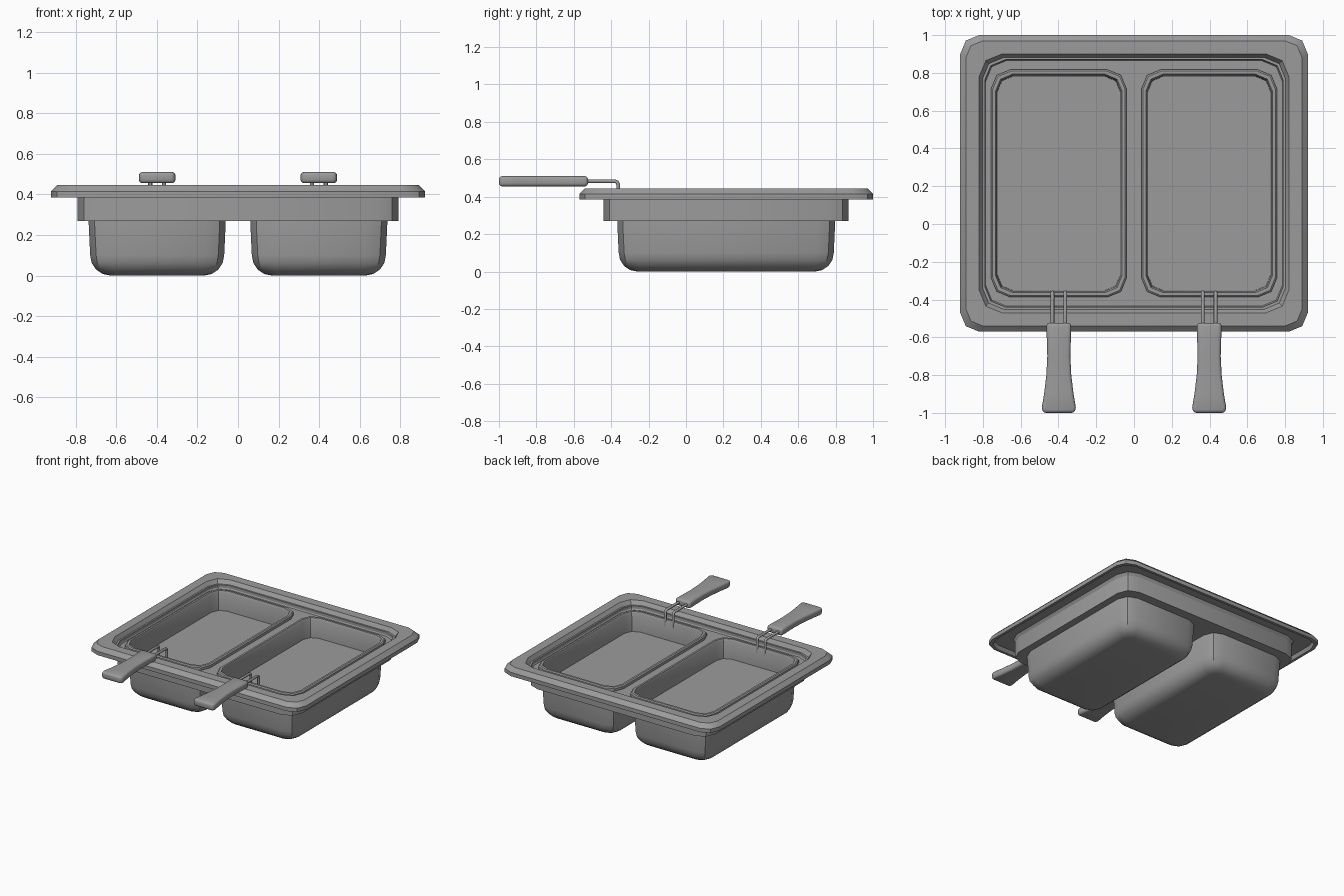
import bpy, bmesh, math
from mathutils import Vector

if "Cube" in bpy.data.objects:
    bpy.data.objects.remove(bpy.data.objects["Cube"])

steel = bpy.data.materials.new("grey_steel")
steel.use_nodes = True
GREY = (0.33, 0.33, 0.33, 1)
steel.diffuse_color = GREY
steel.node_tree.nodes["Principled BSDF"].inputs["Base Color"].default_value = GREY

CY = 0.215      # centre of the fryer body along y
PX = 0.398      # pan offset from the middle


def finish(bm, name, angle=30):
    bmesh.ops.recalc_face_normals(bm, faces=bm.faces)
    mesh = bpy.data.meshes.new(name)
    bm.to_mesh(mesh)
    bm.free()
    mesh.materials.append(steel)
    ob = bpy.data.objects.new(name, mesh)
    bpy.context.collection.objects.link(ob)
    bpy.ops.object.select_all(action='DESELECT')
    ob.select_set(True)
    bpy.context.view_layer.objects.active = ob
    bpy.ops.object.shade_smooth_by_angle(angle=math.radians(angle))
    return ob


def ring(bm, cx, hx, hy, z, r):
    """Rounded rectangle of vertices with two-segment corners."""
    verts = []
    for k, (sx, sy) in enumerate([(1, 1), (-1, 1), (-1, -1), (1, -1)]):
        for s in range(3):
            a = math.radians(90 * k + 45 * s)
            verts.append(bm.verts.new((cx + sx * (hx - r) + r * math.cos(a),
                                       CY + sy * (hy - r) + r * math.sin(a), z)))
    return verts


def loft(bm, cx, sections):
    rings = [ring(bm, cx, *s) for s in sections]
    for a, b in zip(rings, rings[1:]):
        for i in range(len(a)):
            j = (i + 1) % len(a)
            bm.faces.new((a[i], a[j], b[j], b[i]))
    return rings


def loop_edges(bm, verts):
    pairs = zip(verts, verts[1:] + verts[:1])
    return [bm.edges.get(p) or bm.edges.new(p) for p in pairs]


def fill_with_holes(bm, outer, hx, hy, r):
    """Flat plate inside a ring, open where the two pans sit."""
    z = outer[0].co.z
    edges = loop_edges(bm, outer)
    for side in (-1, 1):
        edges += loop_edges(bm, ring(bm, side * PX, hx, hy, z, r))
    bmesh.ops.triangle_fill(bm, edges=edges, use_beauty=True, use_dissolve=False)


# Housing: skirt, overhanging rim with a down-turned lip, and sunken well
bm = bmesh.new()
rings = loft(bm, 0, [
    (0.79, 0.655, 0.27, 0.11), (0.79, 0.655, 0.415, 0.11),
    (0.89, 0.755, 0.415, 0.09), (0.90, 0.765, 0.385, 0.10),
    (0.92, 0.785, 0.385, 0.10), (0.92, 0.785, 0.415, 0.10),
    (0.89, 0.755, 0.445, 0.09), (0.82, 0.685, 0.445, 0.12),
    (0.785, 0.65, 0.385, 0.11)])
fill_with_holes(bm, rings[0], 0.335, 0.58, 0.10)
fill_with_holes(bm, rings[-1], 0.335, 0.58, 0.10)
finish(bm, "housing")


def rod(bm, points, radius, sides=8):
    """Round wire running along a path in a plane of constant x."""
    pts = [Vector(p) for p in points]
    loops = []
    for i, p in enumerate(pts):
        t = (pts[min(i + 1, len(pts) - 1)] - pts[max(i - 1, 0)]).normalized()
        u = Vector((1, 0, 0))
        v = t.cross(u)
        loops.append([bm.verts.new(p + radius * (math.cos(a) * u + math.sin(a) * v))
                      for a in (math.tau * k / sides for k in range(sides))])
    for a, b in zip(loops, loops[1:]):
        for i in range(sides):
            j = (i + 1) % sides
            bm.faces.new((a[i], a[j], b[j], b[i]))
    bm.faces.new(loops[0])
    bm.faces.new(loops[-1])


for side, label in ((-1, "right"), (1, "left")):
    # Pan: rounded bottom, raised rim and inner tray
    bm = bmesh.new()
    base = [(0.335 - 0.005 - 0.1 * (1 - math.cos(a)), 0.575 - 0.1 * (1 - math.cos(a)),
             0.1 - 0.1 * math.sin(a), 0.10 - 0.06 * (1 - math.cos(a)))
            for a in (math.radians(d) for d in (90, 67.5, 45, 22.5, 0))]
    rings = loft(bm, side * PX, base + [
        (0.337, 0.582, 0.25, 0.10), (0.337, 0.582, 0.385, 0.10),
        (0.358, 0.602, 0.385, 0.10), (0.358, 0.602, 0.405, 0.10),
        (0.350, 0.594, 0.412, 0.095), (0.335, 0.578, 0.412, 0.09),
        (0.328, 0.570, 0.395, 0.085), (0.324, 0.566, 0.26, 0.08)])
    bm.faces.new(rings[0])
    bm.faces.new(rings[-1])
    finish(bm, label + "_pan")

    # Pair of bent wires joining the handle to the pan
    bm = bmesh.new()
    for off in (-0.034, 0.034):
        x = side * PX + off
        rod(bm, [(x, -0.362, 0.36), (x, -0.362, 0.465), (x, -0.368, 0.478),
                 (x, -0.38, 0.483), (x, -0.56, 0.483)], 0.010)
    finish(bm, label + "_handle_wires", 50)

    # Flared grip
    bm = bmesh.new()
    profile = [(0.066, -0.524), (0.064, -0.60), (0.061, -0.70),
               (0.066, -0.80), (0.078, -0.90), (0.09, -0.97), (0.085, -1.0)]
    outline = profile + [(-w, y) for w, y in reversed(profile)]
    face = bm.faces.new([bm.verts.new((side * PX + w, y, 0.455)) for w, y in outline])
    ext = bmesh.ops.extrude_face_region(bm, geom=[face])
    bmesh.ops.translate(bm, vec=(0, 0, 0.055),
                        verts=[g for g in ext["geom"] if isinstance(g, bmesh.types.BMVert)])
    bmesh.ops.recalc_face_normals(bm, faces=bm.faces)
    sharp = [e for e in bm.edges if e.calc_face_angle(0) > 0.9]
    bmesh.ops.bevel(bm, geom=sharp, offset=0.017, segments=3, profile=0.5, affect='EDGES')
    finish(bm, label + "_handle", 40)
